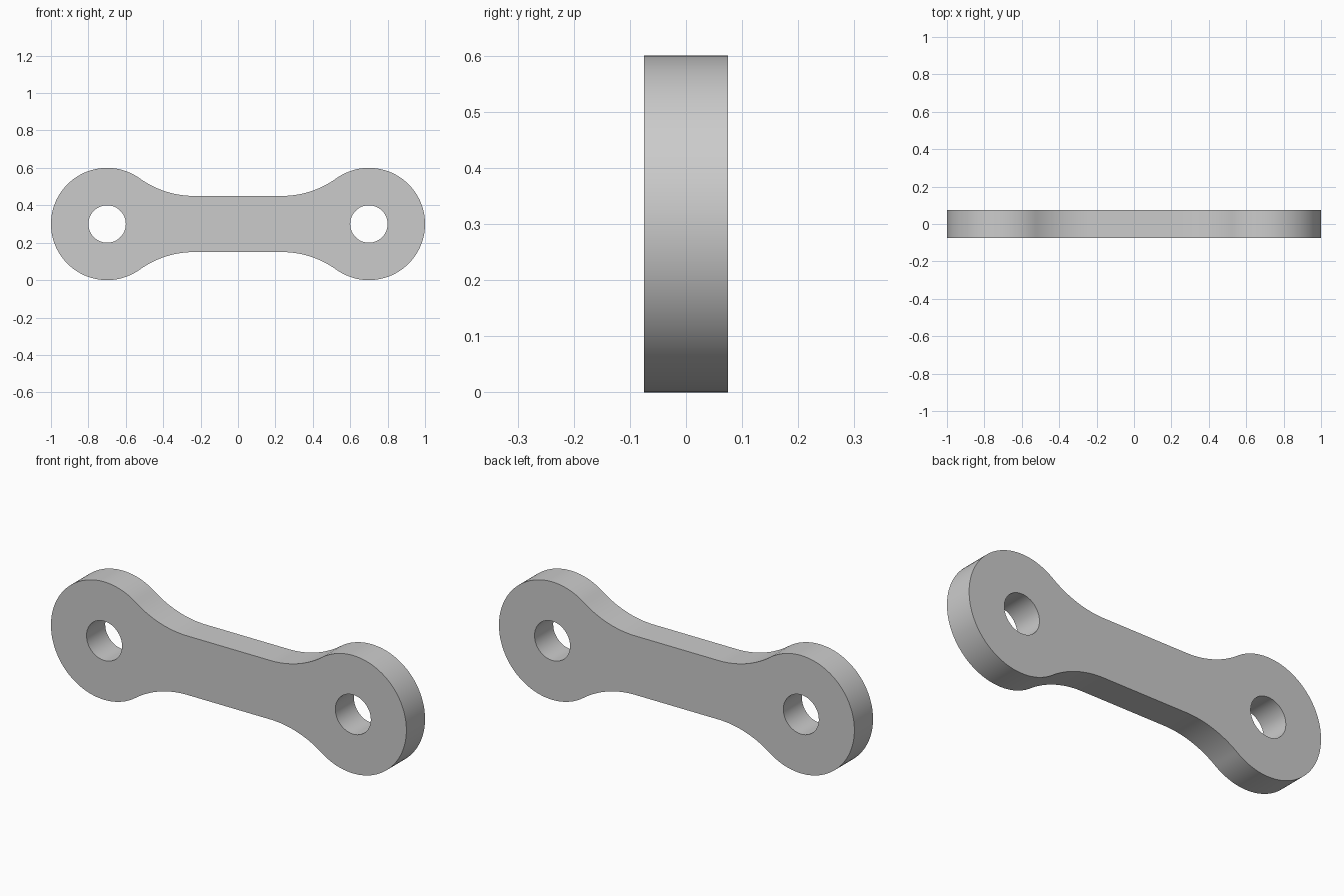
import bpy
import bmesh
import math
from mathutils import Vector

cube = bpy.data.objects.get("Cube")
if cube:
    bpy.data.objects.remove(cube, do_unlink=True)

# Main dimensions
MID_Z = 0.3
EYE_X = 0.7
EYE_R = 0.3
HOLE_R = 0.1
WAIST = 0.15
FILLET_R = 0.5
THICK = 0.15


def arc(cx, cz, r, start, end, steps):
    return [(cx + r * math.cos(a), cz + r * math.sin(a))
            for a in (start + (end - start) * i / steps for i in range(steps + 1))]


# Fillet centre, tangent to both the waist and the round end
fillet_z = WAIST + FILLET_R
fillet_x = EYE_X - math.sqrt((EYE_R + FILLET_R) ** 2 - fillet_z ** 2)
angle = math.atan2(fillet_z, fillet_x - EYE_X)

# Upper right quarter, from the end tip to the waist, then mirrored twice
quarter = arc(EYE_X, 0, EYE_R, 0, angle, 40)
quarter += arc(fillet_x, fillet_z, FILLET_R, angle - math.pi, -math.pi / 2, 24)[1:]
upper = quarter + [(-x, z) for x, z in reversed(quarter)]
outline = upper + [(x, -z) for x, z in reversed(upper[1:-1])]
holes = [arc(s * EYE_X, 0, HOLE_R, 0, 2 * math.pi, 48)[:-1] for s in (-1, 1)]

# Flat profile with both holes, thickened from front to back
bm = bmesh.new()
for loop in [outline] + holes:
    verts = [bm.verts.new((x, -THICK / 2, z + MID_Z)) for x, z in loop]
    for a, b in zip(verts, verts[1:] + verts[:1]):
        bm.edges.new((a, b))
bmesh.ops.triangle_fill(bm, edges=bm.edges[:], use_beauty=True, normal=Vector((0, -1, 0)))
ext = bmesh.ops.extrude_face_region(bm, geom=bm.faces[:], use_keep_orig=True)
moved = [g for g in ext["geom"] if isinstance(g, bmesh.types.BMVert)]
bmesh.ops.translate(bm, verts=moved, vec=(0, THICK, 0))
bmesh.ops.recalc_face_normals(bm, faces=bm.faces[:])

mesh = bpy.data.meshes.new("link_plate")
bm.to_mesh(mesh)
bm.free()
link = bpy.data.objects.new("link_plate", mesh)
bpy.context.collection.objects.link(link)

# Plain grey metal
grey = bpy.data.materials.new("light_grey")
grey.use_nodes = True
grey.diffuse_color = (0.6, 0.6, 0.6, 1)
grey.node_tree.nodes["Principled BSDF"].inputs["Base Color"].default_value = (0.6, 0.6, 0.6, 1)
mesh.materials.append(grey)

# Smooth rims, sharp front and back edges
bpy.ops.object.select_all(action="DESELECT")
link.select_set(True)
bpy.context.view_layer.objects.active = link
bpy.ops.object.shade_smooth_by_angle(angle=math.radians(30))
